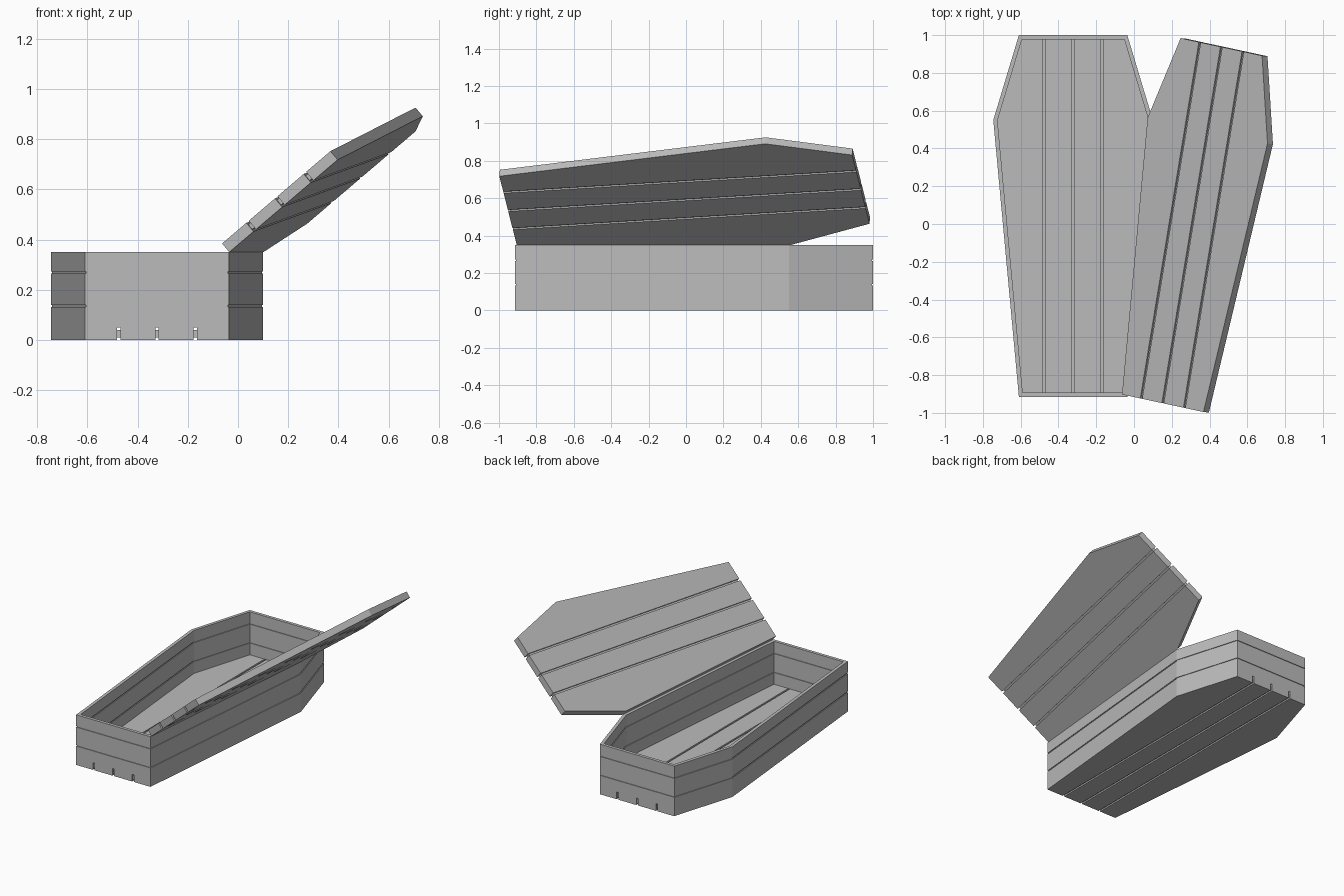
import bpy, bmesh
from math import radians
from mathutils import Vector, Matrix

cube = bpy.data.objects.get("Cube")
if cube:
    bpy.data.objects.remove(cube, do_unlink=True)

# Single stone-grey material
GREY = (0.5, 0.5, 0.5, 1)
mat = bpy.data.materials.new("plain grey")
mat.use_nodes = True
mat.diffuse_color = GREY
bsdf = mat.node_tree.nodes["Principled BSDF"]
bsdf.inputs["Base Color"].default_value = GREY

# Six-sided footprint, symmetric about CX, counter-clockwise
CX, END, SHOULDER = -0.3225, 0.287, 0.4225
FRONT, MID, BACK = -0.915, 0.55, 1.0
half = [(END, FRONT), (SHOULDER, MID), (END, BACK)]
OUTLINE = [Vector((CX + x, y)) for x, y in half]
OUTLINE += [Vector((CX - x, y)) for x, y in reversed(half)]

HEIGHT, FLOOR, WALL, LID = 0.35, 0.05, 0.022, 0.045
SEAMS = [CX - 0.152, CX, CX + 0.152]
GAP, RECESS = 0.013, 0.01


def inset(amount):
    """Footprint moved inwards by an even distance."""
    pts = []
    for i, p in enumerate(OUTLINE):
        a = (p - OUTLINE[i - 1]).normalized()
        b = (OUTLINE[(i + 1) % len(OUTLINE)] - p).normalized()
        na, nb = Vector((-a.y, a.x)), Vector((-b.y, b.x))
        pts.append(p + amount * (na + nb) / (1 + na.dot(nb)))
    return pts


def finish(bm, name, matrix=None):
    bmesh.ops.recalc_face_normals(bm, faces=bm.faces)
    mesh = bpy.data.meshes.new(name)
    bm.to_mesh(mesh)
    bm.free()
    mesh.materials.append(mat)
    obj = bpy.data.objects.new(name, mesh)
    bpy.context.collection.objects.link(obj)
    if matrix:
        obj.matrix_world = matrix
    return obj


def prism(amount, z0, z1):
    bm = bmesh.new()
    base = bm.faces.new([bm.verts.new((*p, z0)) for p in inset(amount)])
    top = bmesh.ops.extrude_face_region(bm, geom=[base], use_keep_orig=True)
    verts = [v for v in top["geom"] if isinstance(v, bmesh.types.BMVert)]
    bmesh.ops.translate(bm, verts=verts, vec=(0, 0, z1 - z0))
    return bm


def cut(bm, x, direction):
    """Remove everything past x in the given direction and cap the cut."""
    geom = bm.verts[:] + bm.edges[:] + bm.faces[:]
    bmesh.ops.bisect_plane(bm, geom=geom, plane_co=(x, 0, 0),
                           plane_no=(direction, 0, 0), clear_outer=True)
    bmesh.ops.holes_fill(bm, edges=[e for e in bm.edges if e.is_boundary])


def planked_slab(name, z0, z1, matrix=None):
    """Four boards around a recessed core, leaving grooves on every side."""
    finish(prism(RECESS, z0 + RECESS, z1 - RECESS), name + "_core", matrix)
    for i in range(len(SEAMS) + 1):
        bm = prism(0, z0, z1)
        if i > 0:
            cut(bm, SEAMS[i - 1] + GAP / 2, -1)
        if i < len(SEAMS):
            cut(bm, SEAMS[i] - GAP / 2, 1)
        finish(bm, f"{name}_board_{i + 1}", matrix)


# Box floor
planked_slab("floor", 0, FLOOR)

# Box walls: a grooved profile swept round the footprint
outer = [(0, FLOOR)]
for z in (0.136, 0.268):
    outer += [(0, z - 0.004), (0.005, z - 0.004), (0.005, z + 0.004), (0, z + 0.004)]
outer.append((0, HEIGHT))
profile = outer + [(WALL - d, z) for d, z in reversed(outer)]
bm = bmesh.new()
rings = [[bm.verts.new((*p, z)) for p in inset(d)] for d, z in profile]
for i, ring in enumerate(rings):
    for j in range(len(ring)):
        bm.faces.new((ring[j - 1], ring[j], rings[i - 1][j], rings[i - 1][j - 1]))
finish(bm, "box_walls")

# Lid: swung open about the upper edge of the long left wall
hinge = OUTLINE[0].to_3d()
axis = (OUTLINE[1] - OUTLINE[0]).normalized().to_3d()
swing = (Matrix.Translation(hinge + axis * 0.01 + Vector((0, 0, HEIGHT)))
         @ Matrix.Rotation(radians(140), 4, axis)
         @ Matrix.Translation(-hinge))
planked_slab("lid", -LID, 0, swing)
